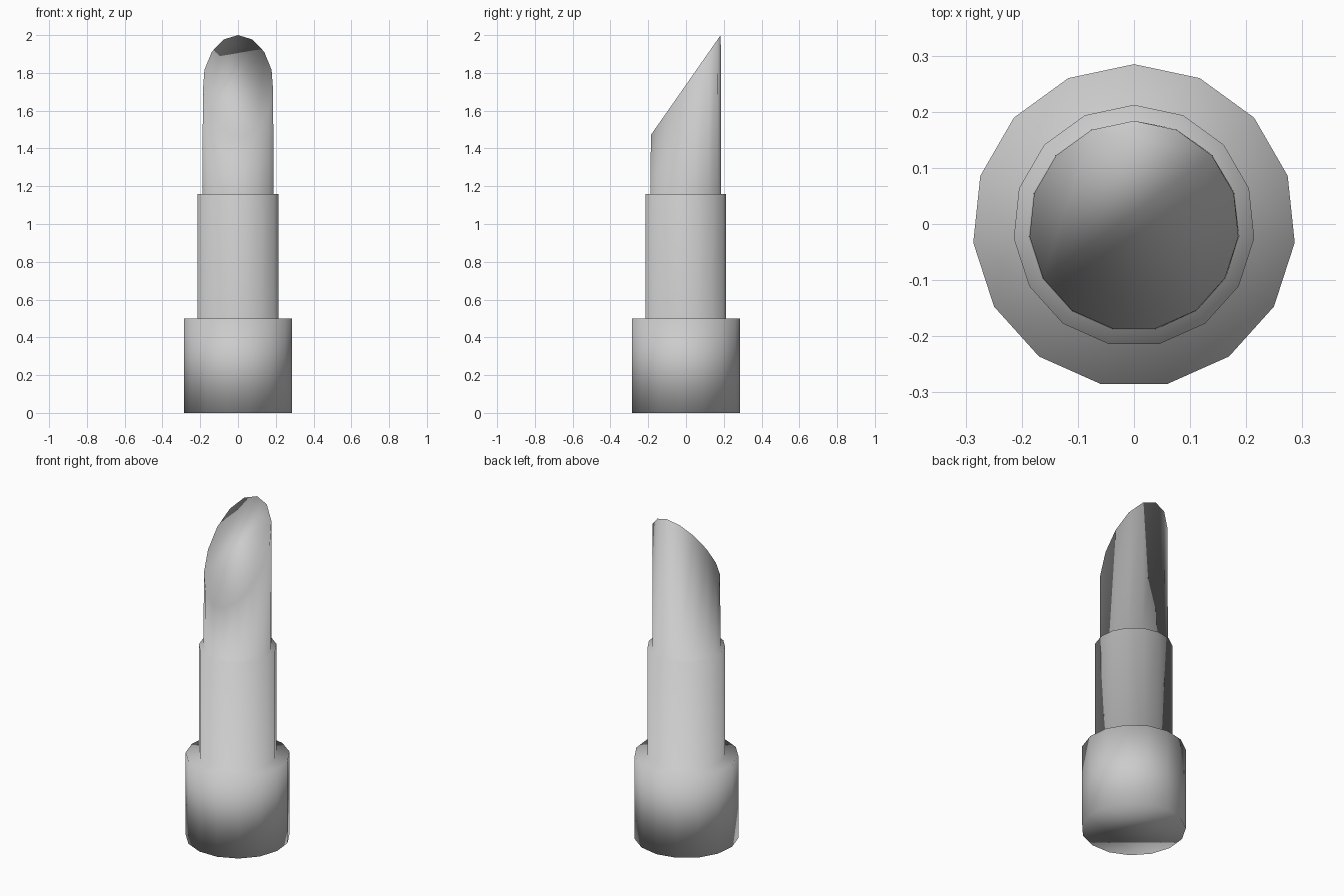
import bpy, bmesh, math

if "Cube" in bpy.data.objects:
    bpy.data.objects.remove(bpy.data.objects["Cube"])

SIDES = 15
RB = 0.288                                   # base radius
Y0 = -RB * (1 - math.cos(math.pi / SIDES)) / 2   # centres the odd-sided outline


def slant(y):
    # Cutting plane of the tip: low at the front, peak at the back
    return 2.0 + (y - (Y0 + 0.187)) * 1.43


def ring(bm, radius, height):
    verts = []
    for i in range(SIDES):
        a = math.tau * i / SIDES + math.pi / 2
        x, y = radius * math.cos(a), radius * math.sin(a) + Y0
        z = height(y) if callable(height) else height
        verts.append(bm.verts.new((x, y, z)))
    return verts


bm = bmesh.new()
# Stepped outline: base, inner sleeve, slanted bullet
profile = [(RB, 0), (RB, 0.5), (0.2155, 0.5), (0.2155, 1.16),
           (0.189, 1.16), (0.187, slant)]
rings = [ring(bm, r, h) for r, h in profile]
for low, high in zip(rings, rings[1:]):
    for i in range(SIDES):
        j = (i + 1) % SIDES
        bm.faces.new((low[i], low[j], high[j], high[i]))
# Bottom and slanted end caps
bm.faces.new(rings[0][::-1])
bm.faces.new(rings[-1])
bmesh.ops.recalc_face_normals(bm, faces=bm.faces[:])
for f in bm.faces:
    f.smooth = True

mesh = bpy.data.meshes.new("lipstick")
bm.to_mesh(mesh)
bm.free()
bpy.context.collection.objects.link(bpy.data.objects.new("lipstick", mesh))
